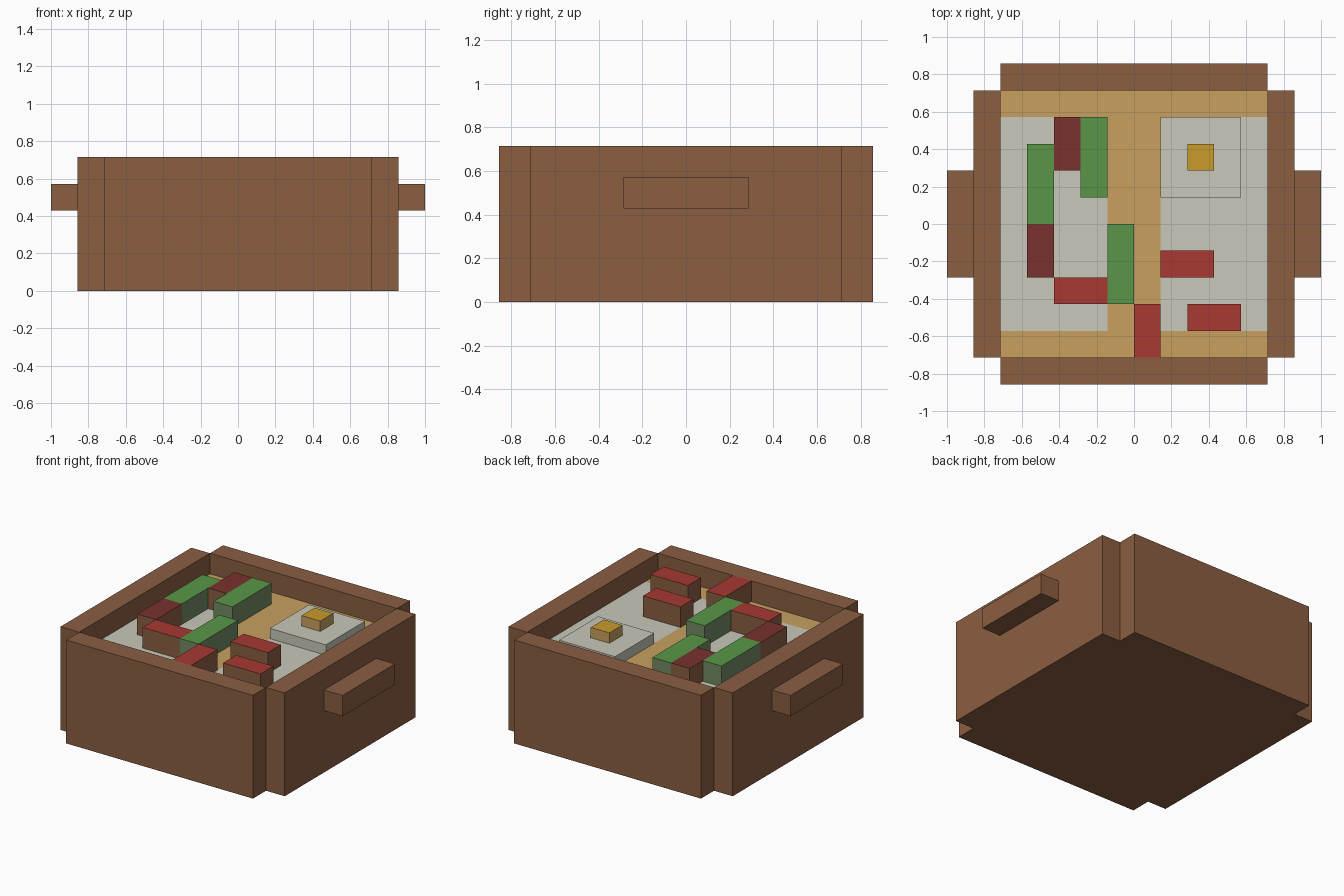
import bpy, bmesh

if "Cube" in bpy.data.objects:
    bpy.data.objects.remove(bpy.data.objects["Cube"])

U = 1 / 7  # one block of the layout grid


def linear(c):
    c /= 255
    return c / 12.92 if c <= 0.04045 else ((c + 0.055) / 1.055) ** 2.4


def material(name, hexcode):
    rgb = [linear(v) for v in bytes.fromhex(hexcode)]
    mat = bpy.data.materials.new(name)
    mat.use_nodes = True
    mat.diffuse_color = (*rgb, 1)
    mat.node_tree.nodes["Principled BSDF"].inputs["Base Color"].default_value = (*rgb, 1)
    return mat


BROWN = material("wood brown", "8B5E42")
SAND = material("sand", "C8A060")
GREY = material("pale grey", "C8C8BA")
RED = material("red", "A83832")
DARK_RED = material("dark red", "7A322E")
GREEN = material("green", "5A9648")
MOSS = material("moss green", "718A63")
GOLD = material("gold", "C89B2A")


def box(name, x, y, z, side, top=None, cuts=(), top_rule=None):
    """Box from (min, max) ranges in blocks; the top may have its own colour."""
    bm = bmesh.new()
    bmesh.ops.create_cube(bm, size=1)
    for v in bm.verts:
        v.co = [U * ((a + b) / 2 + c * (b - a)) for c, (a, b) in zip(v.co, (x, y, z))]
    for point, normal in cuts:
        bmesh.ops.bisect_plane(bm, geom=bm.verts[:] + bm.edges[:] + bm.faces[:],
                               plane_co=[U * p for p in point], plane_no=normal)
    bm.normal_update()
    for f in bm.faces:
        if top and f.normal.z > 0.5:
            centre = f.calc_center_median() / U
            f.material_index = 1 if top_rule is None or top_rule(centre) else 0
    mesh = bpy.data.meshes.new(name)
    bm.to_mesh(mesh)
    bm.free()
    mesh.materials.append(side)
    if top:
        mesh.materials.append(top)
    obj = bpy.data.objects.new(name, mesh)
    bpy.context.collection.objects.link(obj)
    return obj


# Crate walls and handles
for label, s in (("left", 1), ("right", -1)):
    box(label + "_wall", sorted((5 * s, 6 * s)), (-5, 5), (0, 5), BROWN)
    box(label + "_handle", sorted((6 * s, 7 * s)), (-2, 2), (3, 4), BROWN)
for label, s in (("back", 1), ("front", -1)):
    box(label + "_wall", (-5, 5), sorted((5 * s, 6 * s)), (0, 5), BROWN)

# Solid base, and a sand floor with two grey fields cut into its top
box("base", (-5, 5), (-5, 5), (0, 3.5), BROWN)
floor_cuts = [((s, 0, 0), (1, 0, 0)) for s in (-1, 1)]
floor_cuts += [((0, 4 * s, 0), (0, 1, 0)) for s in (-1, 1)]
box("floor", (-5, 5), (-5, 5), (3.5, 4), SAND, GREY, floor_cuts,
    lambda c: abs(c.x) > 1 and abs(c.y) < 4)

# Stepped platform with a gold block
box("platform", (1, 4), (1, 4), (4, 4.5), GREY)
box("gold_block", (2, 3), (2, 3), (4.5, 5), SAND, GOLD)

# Coloured blocks on the floor
blocks = [
    ("red_block_centre", (0, 1), (-5, -3), BROWN, RED),
    ("red_block_front", (2, 4), (-4, -3), BROWN, RED),
    ("red_block_middle", (1, 3), (-2, -1), BROWN, RED),
    ("red_block_side", (-3, -1), (-3, -2), BROWN, RED),
    ("dark_red_block_front", (-4, -3), (-2, 0), BROWN, DARK_RED),
    ("dark_red_block_back", (-3, -2), (2, 4), BROWN, DARK_RED),
    ("green_block_front", (-1, 0), (-3, 0), MOSS, GREEN),
    ("green_block_side", (-4, -3), (0, 3), MOSS, GREEN),
    ("green_block_back", (-2, -1), (1, 4), MOSS, GREEN),
]
for name, x, y, side, top in blocks:
    box(name, x, y, (4, 5), side, top)
